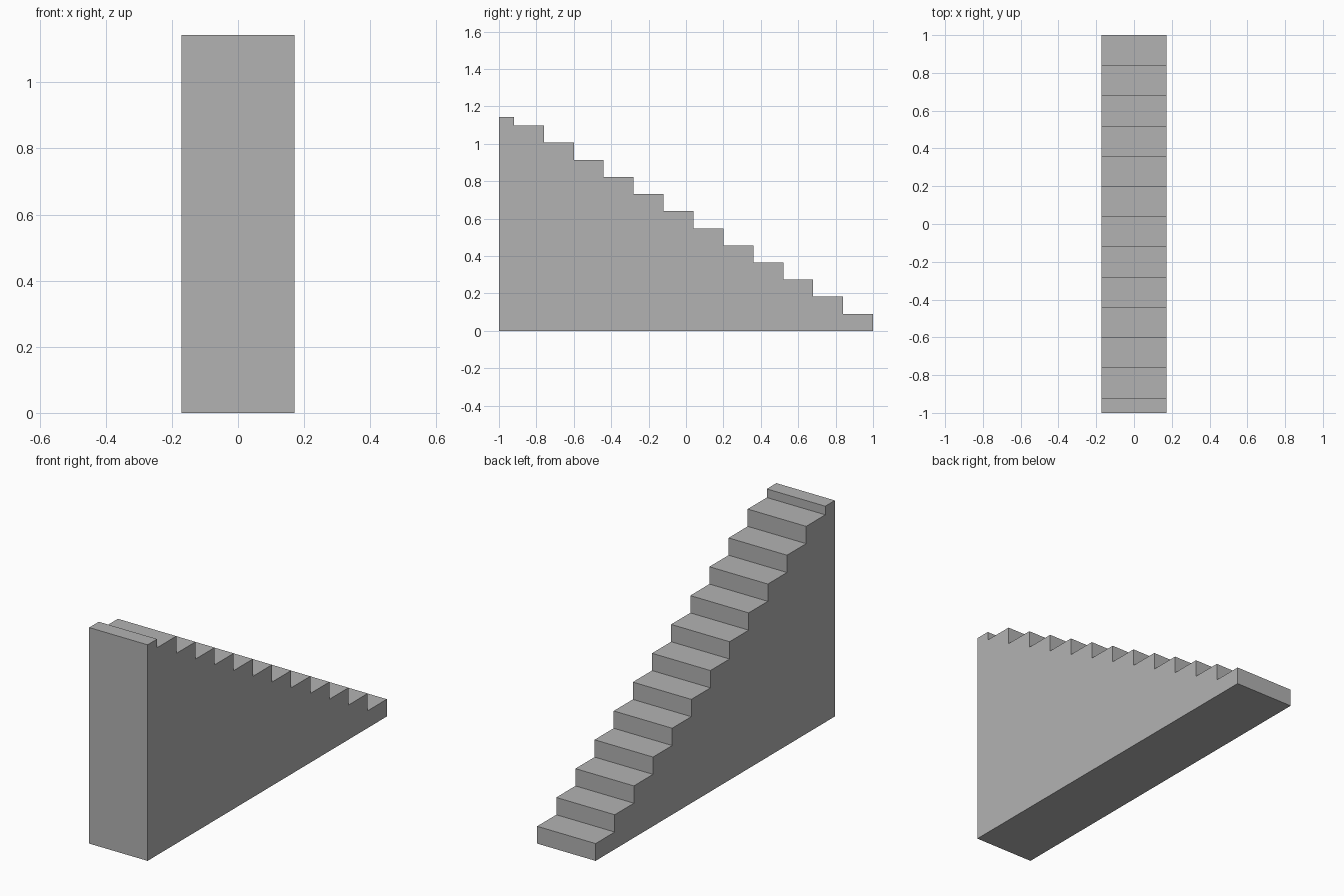
import bpy
import bmesh

cube = bpy.data.objects.get("Cube")
if cube:
    bpy.data.objects.remove(cube, do_unlink=True)

STEPS = 12
RUN = 0.16
RISE = 1.0975 / STEPS
TOP = 1.143
HALF_WIDTH = 0.171

# Plain grey stone
grey = bpy.data.materials.new("grey")
grey.use_nodes = True
colour = (0.448, 0.448, 0.448, 1)
grey.diffuse_color = colour
grey.node_tree.nodes["Principled BSDF"].inputs["Base Color"].default_value = colour

# Side profile: floor corners, then treads climbing towards the front
profile = [(-1, 0), (1, 0)]
for i in range(STEPS):
    height = (i + 1) * RISE
    profile += [(1 - i * RUN, height), (1 - (i + 1) * RUN, height)]
# Narrow landing lip at the top
profile += [(1 - STEPS * RUN, TOP), (-1, TOP)]

# Extrude the profile across the width
bm = bmesh.new()
side = bm.faces.new([bm.verts.new((-HALF_WIDTH, y, z)) for y, z in profile])
result = bmesh.ops.extrude_face_region(bm, geom=[side], use_keep_orig=True)
moved = [v for v in result["geom"] if isinstance(v, bmesh.types.BMVert)]
bmesh.ops.translate(bm, verts=moved, vec=(2 * HALF_WIDTH, 0, 0))
bmesh.ops.recalc_face_normals(bm, faces=bm.faces)

mesh = bpy.data.meshes.new("staircase")
bm.to_mesh(mesh)
bm.free()
mesh.materials.append(grey)
staircase = bpy.data.objects.new("staircase", mesh)
bpy.context.collection.objects.link(staircase)
